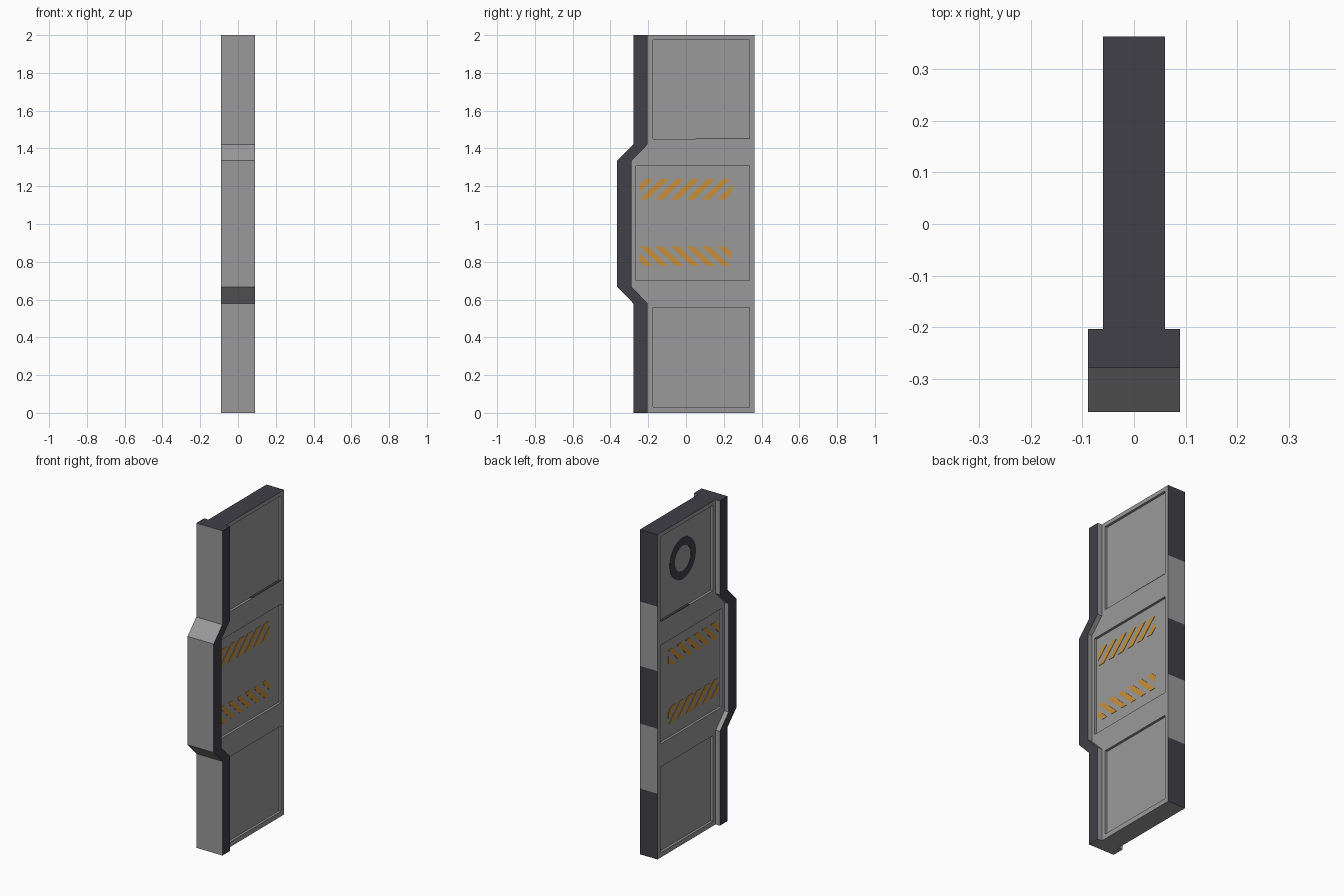
import bpy, bmesh, math
from mathutils import Vector

if "Cube" in bpy.data.objects:
    bpy.data.objects.remove(bpy.data.objects["Cube"])


def material(name, rgb):
    m = bpy.data.materials.new(name)
    m.diffuse_color = (*rgb, 1)
    m.use_nodes = True
    m.node_tree.nodes["Principled BSDF"].inputs["Base Color"].default_value = m.diffuse_color
    return m


GRAY = material("steel gray", (0.32, 0.32, 0.32))
DARK = material("dark slate", (0.052, 0.05, 0.063))
ORANGE = material("hazard orange", (0.58, 0.28, 0.045))

HALF = 0.06      # half thickness of the door slab
FLOOR = 0.045    # x of the recessed panel floors


def finish(bm, name, mats, rule=None):
    bmesh.ops.recalc_face_normals(bm, faces=bm.faces)
    bm.normal_update()
    if rule:
        for f in bm.faces:
            f.material_index = rule(f.calc_center_median(), f.normal)
    me = bpy.data.meshes.new(name)
    bm.to_mesh(me)
    bm.free()
    for m in mats:
        me.materials.append(m)
    ob = bpy.data.objects.new(name, me)
    bpy.context.collection.objects.link(ob)
    return ob


def add_prism(bm, profile, x0, x1):
    """Extrude a (y, z) outline from x0 to x1."""
    a = [bm.verts.new((x0, y, z)) for y, z in profile]
    b = [bm.verts.new((x1, y, z)) for y, z in profile]
    n = len(a)
    bm.faces.new(a)
    bm.faces.new(b[::-1])
    for i in range(n):
        j = (i + 1) % n
        bm.faces.new((a[j], a[i], b[i], b[j]))


def rect(y0, y1, z0, z1):
    return [(y0, z0), (y1, z0), (y1, z1), (y0, z1)]


# stepped line shared by the slab and the leading edge
def step_line(y, bulge=0.085):
    return [(y, 0), (y, 0.58), (y - bulge, 0.667), (y - bulge, 1.335), (y, 1.422), (y, 2)]


# door slab with dark top and banded rear edge
bands = [0, 0.405, 0.805, 1.16, 1.557, 2]


def slab_rule(c, n):
    if n.z > 0.99:
        return 1
    if n.y > 0.99 and c.y > 0.35:
        return 1 - sum(c.z > z for z in bands[1:]) % 2
    return 0


bm = bmesh.new()
add_prism(bm, step_line(-0.235) + [(0.363, z) for z in reversed(bands)], -HALF, HALF)
slab = finish(bm, "door_slab", [GRAY, DARK], slab_rule)

# recessed panels on both sides
panels = [(-0.175, 0.335, 0.03, 0.557), (-0.265, 0.335, 0.70, 1.307), (-0.175, 0.335, 1.45, 1.975)]
bm = bmesh.new()
for p in panels:
    for s in (-1, 1):
        add_prism(bm, rect(*p), s * FLOOR, s * 0.1)
cutter = finish(bm, "panel_cutter", [GRAY, DARK])
cutter.hide_render = True
mod = slab.modifiers.new("recesses", 'BOOLEAN')
mod.operation = 'DIFFERENCE'
mod.solver = 'EXACT'
mod.object = cutter
bpy.context.view_layer.objects.active = slab
slab.select_set(True)
bpy.ops.object.modifier_apply(modifier=mod.name)
bpy.data.objects.remove(cutter)

# wider leading edge: gray front and back, dark sides and top
bm = bmesh.new()
add_prism(bm, step_line(-0.279) + step_line(-0.203)[::-1], -0.089, 0.089)
finish(bm, "leading_edge", [GRAY, DARK],
       lambda c, n: 1 if abs(n.x) > 0.9 or n.z > 0.99 else 0)

# slanted hazard stripes in the middle panel, clipped at both ends
bm = bmesh.new()
for z0, z1 in ((1.13, 1.237), (0.882, 0.778)):
    for i in range(-1, 6):
        y = -0.245 + i * 0.082
        for s in (-1, 1):
            add_prism(bm, [(y, z0), (y + 0.042, z0), (y + 0.152, z1), (y + 0.11, z1)],
                      s * (FLOOR - 0.002), s * (FLOOR + 0.002))
for y, d in ((-0.25, -1), (0.238, 1)):
    bmesh.ops.bisect_plane(bm, geom=bm.verts[:] + bm.edges[:] + bm.faces[:],
                           plane_co=Vector((0, y, 0)), plane_no=Vector((0, d, 0)), clear_outer=True)
bmesh.ops.holes_fill(bm, edges=[e for e in bm.edges if e.is_boundary], sides=0)
finish(bm, "hazard_stripes", [ORANGE])

# dark ring on the left face of the top panel
bm = bmesh.new()
N = 48
for i in range(N):
    a, b = (2 * math.pi * k / N for k in (i, i + 1))
    pts = [(0.127, a), (0.127, b), (0.078, b), (0.078, a)]
    bm.faces.new([bm.verts.new((-FLOOR - 0.002, 0.097 + r * math.cos(t), 1.75 + r * math.sin(t)))
                  for r, t in pts])
bmesh.ops.remove_doubles(bm, verts=bm.verts, dist=0.0005)
for f in bm.faces:
    if f.normal.x > 0:
        f.normal_flip()
ring = finish(bm, "panel_ring", [DARK])
ring.modifiers.new("thickness", 'SOLIDIFY').thickness = 0.003

# dark sill strips under the top panel
bm = bmesh.new()
for s in (-1, 1):
    add_prism(bm, rect(0.05, 0.335, 1.448, 1.453), s * (FLOOR - 0.002), s * HALF)
finish(bm, "panel_sill", [DARK])
